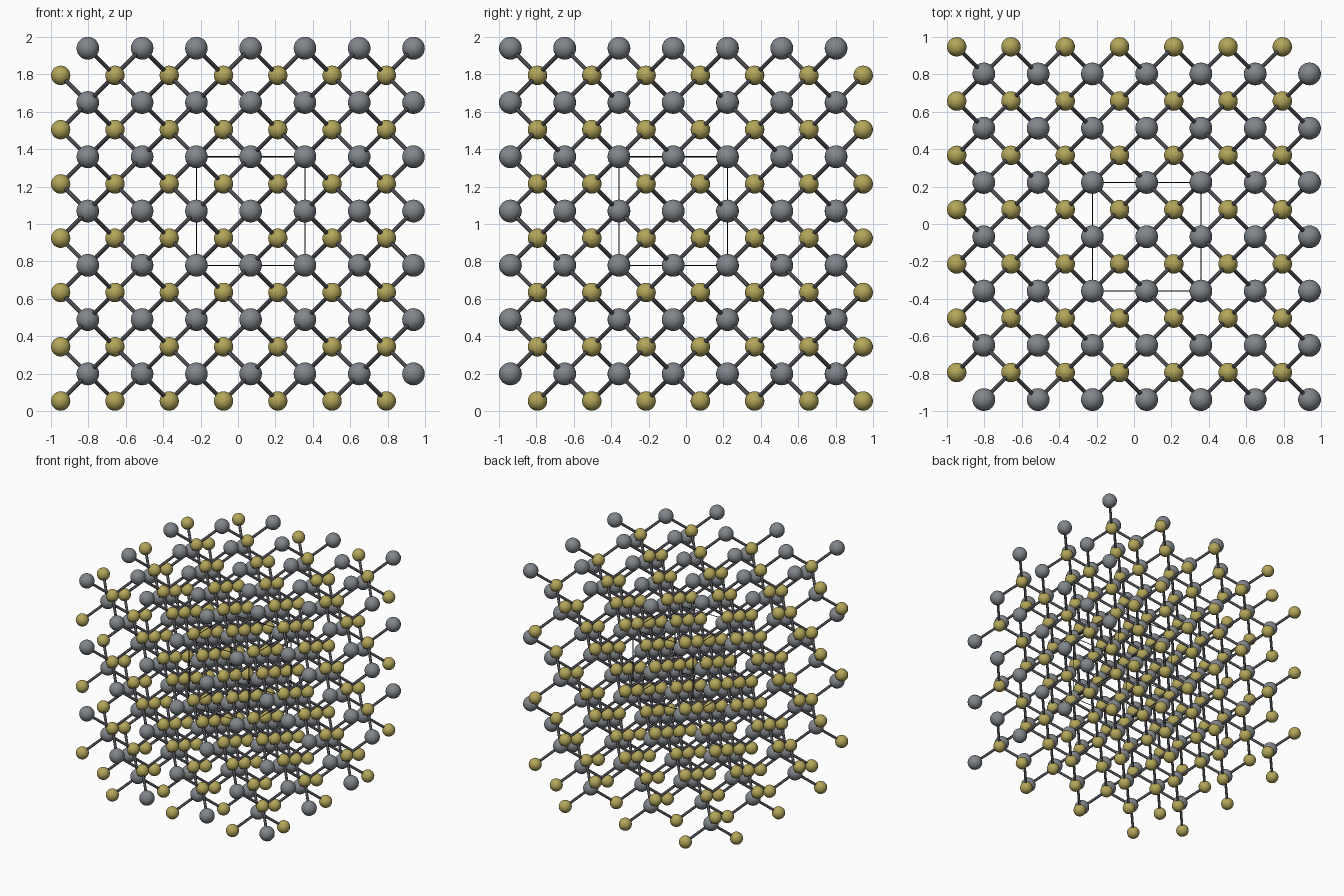
import bpy, bmesh
from itertools import product
from mathutils import Vector, Matrix

if "Cube" in bpy.data.objects:
    bpy.data.objects.remove(bpy.data.objects["Cube"])

H = 0.2902                               # half the unit cell edge
ORIGIN = Vector((-0.2225, -0.3585, 0.779))
R_GREY, R_YELLOW, R_BOND, R_EDGE = 0.061, 0.052, 0.011, 0.003


def material(name, rgb):
    m = bpy.data.materials.new(name)
    m.diffuse_color = (*rgb, 1)
    m.use_nodes = True
    m.node_tree.nodes["Principled BSDF"].inputs["Base Color"].default_value = m.diffuse_color
    return m


def make_mesh(name, mat, build):
    bm = bmesh.new()
    build(bm)
    me = bpy.data.meshes.new(name)
    bm.to_mesh(me)
    bm.free()
    me.polygons.foreach_set("use_smooth", [len(p.vertices) <= 4 for p in me.polygons])
    me.materials.append(mat)
    return me


def sphere(r):
    return lambda bm: bmesh.ops.create_uvsphere(bm, u_segments=22, v_segments=14, radius=r)


def rod(r, sides):
    return lambda bm: bmesh.ops.create_cone(bm, cap_ends=True, segments=sides,
                                            radius1=r, radius2=r, depth=1)


def place(name, mesh, matrix):
    ob = bpy.data.objects.new(name, mesh)
    ob.matrix_world = matrix
    bpy.context.collection.objects.link(ob)


def position(site):                      # sites are stored in quarter-cell steps
    return ORIGIN + Vector(site) * (H / 2)


def place_rod(name, mesh, a, b):
    d = b - a
    place(name, mesh, Matrix.LocRotScale((a + b) / 2, d.to_track_quat('Z', 'Y'),
                                         Vector((1, 1, d.length))))


# Shared meshes
grey_mesh = make_mesh("grey_atom", material("grey", (0.22, 0.24, 0.26)), sphere(R_GREY))
yellow_mesh = make_mesh("yellow_atom", material("yellow", (0.45, 0.38, 0.10)), sphere(R_YELLOW))
bond_mesh = make_mesh("bond", material("bond_dark", (0.07, 0.07, 0.08)), rod(R_BOND, 10))
edge_mesh = make_mesh("cell_edge", material("edge_black", (0.01, 0.01, 0.01)), rod(R_EDGE, 6))

# Core block of 3 x 3 x 3 cells: two interlocking face-centred lattices
core_grey = {(2 * i, 2 * j, 2 * k)
             for i, j, k in product(range(-2, 4), range(-1, 5), range(-2, 4))
             if (i + j + k) % 2 == 0}
core_yellow = {(2 * i + 1, 2 * j + 1, 2 * k + 1)
               for i, j, k in product(range(-2, 4), repeat=3)
               if (i + j + k) % 2 == 1}

# Four bonds per core atom; bonded neighbours outside the block are added
OFFSETS = [(-1, -1, -1), (-1, 1, 1), (1, -1, 1), (1, 1, -1)]
bonds = set()
for g in core_grey:
    for o in OFFSETS:
        bonds.add((g, tuple(a + b for a, b in zip(g, o))))
for y in core_yellow:
    for o in OFFSETS:
        bonds.add((tuple(a - b for a, b in zip(y, o)), y))

# Atoms
for s in sorted({g for g, y in bonds}):
    place("grey_atom", grey_mesh, Matrix.Translation(position(s)))
for s in sorted({y for g, y in bonds}):
    place("yellow_atom", yellow_mesh, Matrix.Translation(position(s)))

# Bonds
for g, y in sorted(bonds):
    place_rod("bond", bond_mesh, position(g), position(y))

# Unit cell outline
for axis in range(3):
    for u, v in product((0, 4), repeat=2):
        a = [u, v]
        a.insert(axis, 0)
        b = [u, v]
        b.insert(axis, 4)
        place_rod("cell_edge", edge_mesh, position(a), position(b))
